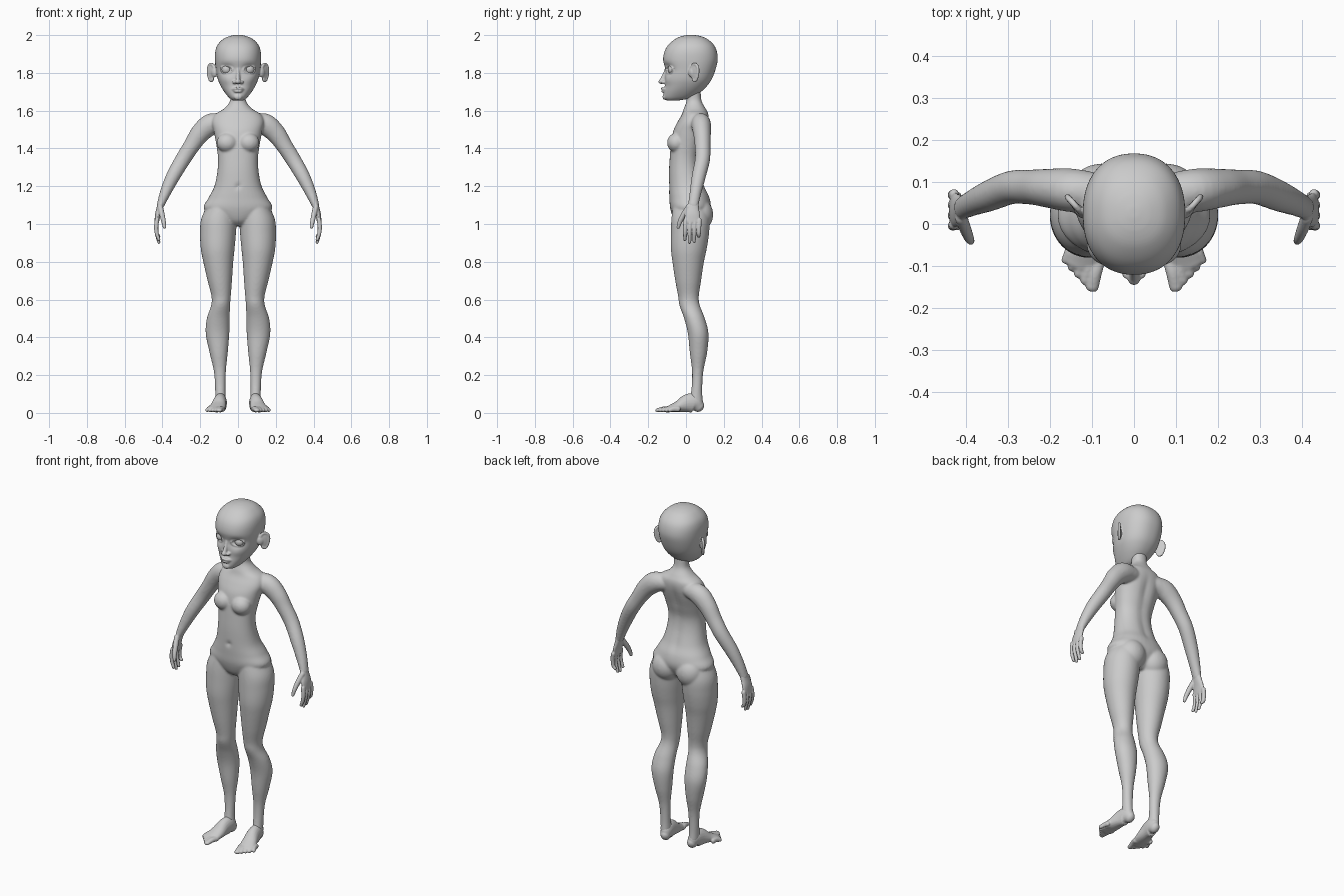
import bpy, bmesh, math
from mathutils import Vector, Matrix


def spline(rows, n):
    """Catmull-Rom interpolation of equally long tuples."""
    out = []
    for i in range(len(rows) - 1):
        a, b, c, d = rows[max(i - 1, 0)], rows[i], rows[i + 1], rows[min(i + 2, len(rows) - 1)]
        for k in range(n):
            t = k / n
            out.append([q + .5 * t * (r - p + t * (2 * p - 5 * q + 4 * r - s + t * (3 * (q - r) + s - p)))
                        for p, q, r, s in zip(a, b, c, d)])
    return out + [list(rows[-1])]


def skin(bm, rings):
    vs = [[bm.verts.new(p) for p in ring] for ring in rings]
    n = len(vs[0])
    for a, b in zip(vs, vs[1:]):
        for i in range(n):
            bm.faces.new((a[i], a[(i + 1) % n], b[(i + 1) % n], b[i]))
    bm.faces.new(vs[0][::-1])
    bm.faces.new(vs[-1])


def stack(bm, rows, power=2.0, n=6, seg=40):
    """Loft of level rings: z, x min, x max, y front, y back."""
    rings = []
    for z, x0, x1, y0, y1 in spline(rows, n):
        ring = []
        for i in range(seg):
            c, s = math.cos(math.tau * i / seg), math.sin(math.tau * i / seg)
            ring.append(((x0 + x1) / 2 + (x1 - x0) / 2 * math.copysign(abs(c) ** (2 / power), c),
                         (y0 + y1) / 2 + (y1 - y0) / 2 * math.copysign(abs(s) ** (2 / power), s), z))
        rings.append(ring)
    skin(bm, rings)


def tube(bm, rows, side, n=5, seg=20):
    """Round-ended limb: x, y, z, radius along side, other radius."""
    pts = spline(rows, n)
    cs = [Vector(p[:3]) for p in pts]
    frames = []
    for i, p in enumerate(pts):
        t = (cs[min(i + 1, len(cs) - 1)] - cs[max(i - 1, 0)]).normalized()
        frames.append((cs[i], t, p[3], p[4]))

    def cap(f, sign):
        c, t, a, b = f
        return [(c + t * sign * min(a, b) * math.sin(k), t, a * math.cos(k), b * math.cos(k))
                for k in (.4, .8, 1.15, 1.45)]
    frames = cap(frames[0], -1)[::-1] + frames + cap(frames[-1], 1)
    rings = []
    for c, t, a, b in frames:
        u = (side - t * side.dot(t)).normalized()
        v = t.cross(u)
        rings.append([c + u * a * math.cos(math.tau * i / seg) + v * b * math.sin(math.tau * i / seg)
                      for i in range(seg)])
    skin(bm, rings)


def blob(bm, centre, radii, turn=0):
    m = Matrix.Translation(centre) @ Matrix.Rotation(turn, 4, 'Z') @ Matrix.Diagonal((*radii, 1))
    bmesh.ops.create_uvsphere(bm, u_segments=32, v_segments=20, radius=1, matrix=m)


def dent(bm, centre, radii, push):
    """Soft push of the surface around a point."""
    for v in bm.verts:
        d = sum(((a - b) / r) ** 2 for a, b, r in zip(v.co, centre, radii))
        v.co += Vector(push) * math.exp(-d)


def mirror(bm):
    g = bmesh.ops.duplicate(bm, geom=bm.verts[:] + bm.edges[:] + bm.faces[:])['geom']
    for v in g:
        if isinstance(v, bmesh.types.BMVert):
            v.co.x = -v.co.x
    bmesh.ops.reverse_faces(bm, faces=[f for f in g if isinstance(f, bmesh.types.BMFace)])


def finish(bm, name, voxel=0, smooth=0):
    bmesh.ops.recalc_face_normals(bm, faces=bm.faces[:])
    for f in bm.faces:
        f.smooth = True
    me = bpy.data.meshes.new(name)
    bm.to_mesh(me)
    bm.free()
    ob = bpy.data.objects.new(name, me)
    bpy.context.collection.objects.link(ob)
    if voxel:
        r = ob.modifiers.new("fuse", 'REMESH')
        r.mode, r.voxel_size, r.use_smooth_shade = 'VOXEL', voxel, True
        s = ob.modifiers.new("soften", 'SMOOTH')
        s.factor, s.iterations = .5, smooth


X, Y = Vector((1, 0, 0)), Vector((0, 1, 0))

# body: legs, arms and soft forms, mirrored
bm = bmesh.new()
stack(bm, [(1.12, .015, .15, -.065, .11), (1.03, .008, .194, -.077, .125), (.95, .011, .201, -.08, .122),
           (.87, .018, .197, -.08, .11), (.80, .025, .184, -.072, .095), (.70, .032, .161, -.057, .08),
           (.62, .038, .141, -.042, .068), (.57, .042, .142, -.035, .073), (.50, .044, .165, -.01, .1),
           (.42, .046, .171, .01, .119), (.32, .054, .151, .02, .112), (.22, .064, .128, .032, .092),
           (.12, .066, .121, .028, .086), (.05, .064, .12, .012, .09)])
tube(bm, [(.08, .075, 1.54, .045, .045), (.145, .08, 1.527, .052, .057), (.2, .085, 1.48, .047, .052),
          (.245, .088, 1.415, .042, .044), (.293, .087, 1.34, .04, .041), (.345, .067, 1.25, .037, .037),
          (.385, .05, 1.165, .031, .029), (.41, .038, 1.10, .028, .02)], Y)
blob(bm, (.057, -.05, 1.43), (.056, .05, .052))
blob(bm, (.078, .07, 1.05), (.08, .074, .085))
mirror(bm)
# body: trunk and neck
trunk = [(.99, .04, -.03, .07), (1.02, .1, -.062, .1), (1.08, .181, -.083, .13), (1.14, .155, -.088, .125),
         (1.20, .125, -.09, .1), (1.28, .109, -.09, .076), (1.35, .106, -.086, .07), (1.42, .115, -.08, .088),
         (1.49, .128, -.068, .11), (1.54, .138, -.045, .12), (1.58, .122, -.022, .119), (1.61, .075, -.012, .105),
         (1.65, .043, .002, .083), (1.70, .042, .0, .078), (1.74, .042, .0, .08)]
body = bm
bm = bmesh.new()
stack(bm, [(z, -w, w, a, b) for z, w, a, b in trunk], 2.2)
for z in (1.2, 1.28, 1.36, 1.44, 1.5):
    dent(bm, (0, .1, z), (.025, .05, .05), (0, -.007, 0))
dent(bm, (0, -.09, 1.2), (.012, .03, .012), (0, .01, 0))
tmp = bpy.data.meshes.new("trunk")
bm.to_mesh(tmp)
bm.free()
body.from_mesh(tmp)
bpy.data.meshes.remove(tmp)
finish(body, "body", .006, 7)

# head: skull with eye hollows
bm = bmesh.new()
skull = [(1.653, .025, -.1, -.045), (1.668, .047, -.117, .03), (1.70, .073, -.117, .08), (1.735, .094, -.112, .115),
         (1.77, .108, -.112, .138), (1.82, .117, -.111, .157), (1.87, .122, -.121, .168), (1.915, .12, -.113, .163),
         (1.95, .107, -.092, .146), (1.98, .077, -.056, .112), (1.995, .043, -.02, .075), (2.001, .012, .015, .04)]
stack(bm, [(z, -w, w, a, b) for z, w, a, b in skull], 2.25, 8, 72)
for s in (-1, 1):
    dent(bm, (s * .06, -.09, 1.818), (.032, .05, .024), (0, .02, 0))
    dent(bm, (s * .06, -.09, 1.76), (.03, .05, .025), (0, -.004, 0))
# nose and mouth
tube(bm, [(0, -.1, 1.83, .009, .01), (0, -.112, 1.79, .01, .012), (0, -.126, 1.758, .013, .015)], X)
blob(bm, (0, -.13, 1.754), (.015, .016, .013))
blob(bm, (0, -.114, 1.673), (.022, .01, .016))
for z, y, w in ((1.717, -.117, .036), (1.703, -.115, .032)):
    tube(bm, [(-w, y + .016, 1.711, .004, .004), (-w * .4, y - .004, z, .009, .007), (0, y - .006, z, .009, .006),
              (w * .4, y - .004, z, .009, .007), (w, y + .016, 1.711, .004, .004)], Y)
for s in (-1, 1):
    blob(bm, (s * .018, -.117, 1.751), (.011, .014, .009))
    # eyelids
    tube(bm, [(s * (.06 + .031 * math.cos(a)), -.092 + .016 * math.cos(a) + .004, 1.818 + .02 * math.sin(a), .005, .005)
              for a in [math.tau * i / 16 for i in range(17)]], Y, 2, 10)
    # ears
    turn = math.radians(42)
    ax = Vector((s * math.sin(turn), math.cos(turn), 0))
    mid = Vector((s * .142, .046, 1.802))
    blob(bm, mid, (.008, .03, .044), -s * turn)
    tube(bm, [(*(mid + ax * (.03 * math.cos(a) * (.8 + .2 * math.sin(a))) + Vector((0, 0, .045 * math.sin(a)))), .008, .008)
              for a in [-2.2 + 5.6 * i / 12 for i in range(13)]], Y, 2, 10)
    blob(bm, mid - ax * .022, (.012, .02, .026), -s * turn)
finish(bm, "head", .004, 4)

# eyeballs
bm = bmesh.new()
blob(bm, (.06, -.069, 1.818), (.027, .027, .027))
mirror(bm)
finish(bm, "eyes")

# hands
bm = bmesh.new()
tube(bm, [(.405, .04, 1.115, .027, .019), (.414, .037, 1.085, .032, .017), (.424, .034, 1.05, .04, .015),
          (.43, .033, 1.012, .042, .012)], Y)
for i, tip in enumerate((.918, .903, .908, .935)):
    y = -.002 + .0245 * i
    tube(bm, [(.429, y, 1.02, .012, .012), (.433, y - .002, .985, .0115, .0115),
              (.43, y - .003, .95, .0105, .0105), (.419, y - .004, tip, .0085, .0085)], Y, 4, 14)
tube(bm, [(.412, .015, 1.09, .016, .015), (.402, -.012, 1.05, .015, .014), (.394, -.032, 1.012, .0125, .012),
          (.389, -.041, .983, .009, .009)], Y, 4, 14)
mirror(bm)
finish(bm, "hands", .0035, 2)

# feet
bm = bmesh.new()
tube(bm, [(.087, .068, .034, .026, .032), (.091, .045, .052, .033, .05), (.097, .005, .05, .036, .048),
          (.105, -.04, .034, .042, .031), (.116, -.08, .023, .046, .02), (.123, -.1, .018, .043, .015)], X)
for i in range(5):
    t = i / 4
    r = .017 - .006 * t if i else .019
    x, y = .086 + .064 * t, -.085 + .045 * t
    tube(bm, [(x, y, .02, r, .015), (x + .006, y - .03 + .006 * t, .021, r * .85, .014),
              (x + .014, y - .066 + .02 * t, .014, r * .85, .011)], X, 4, 14)
mirror(bm)
finish(bm, "feet", .004, 3)
